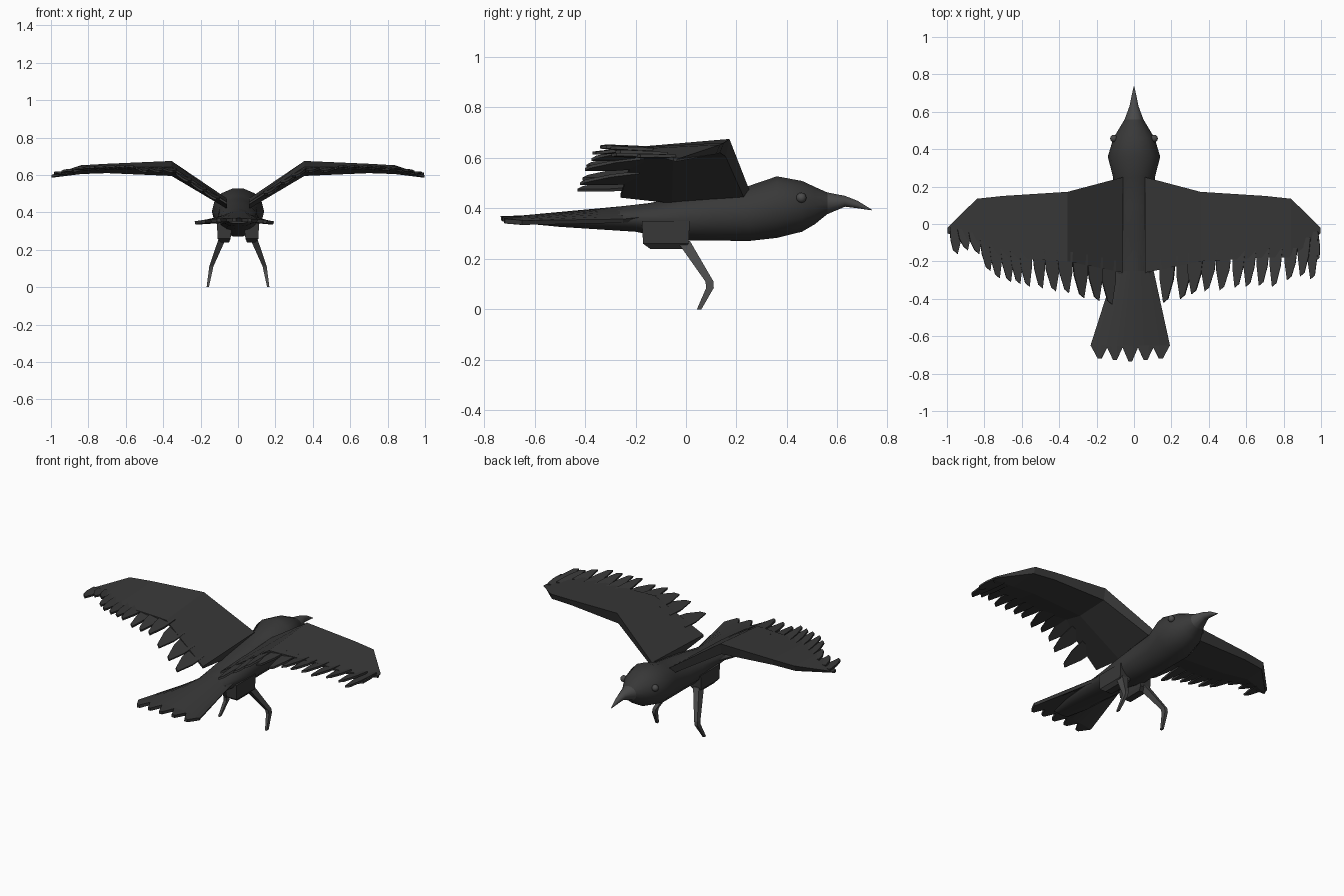
import bpy, bmesh, math
from mathutils import Vector

if "Cube" in bpy.data.objects:
    bpy.data.objects.remove(bpy.data.objects["Cube"])


def material(name, v):
    m = bpy.data.materials.new(name)
    m.diffuse_color = (v, v, v, 1)
    m.use_nodes = True
    m.node_tree.nodes["Principled BSDF"].inputs["Base Color"].default_value = m.diffuse_color
    return m


plumage = material("plumage", 0.04)
horn = material("horn", 0.07)


def finish(bm, name, mat, smooth=None, thick=0):
    bmesh.ops.recalc_face_normals(bm, faces=bm.faces)
    me = bpy.data.meshes.new(name)
    bm.to_mesh(me)
    bm.free()
    ob = bpy.data.objects.new(name, me)
    bpy.context.collection.objects.link(ob)
    me.materials.append(mat)
    if thick:
        s = ob.modifiers.new("thickness", 'SOLIDIFY')
        s.thickness, s.offset = thick, 0
    if smooth:
        bpy.ops.object.select_all(action='DESELECT')
        bpy.context.view_layer.objects.active = ob
        ob.select_set(True)
        bpy.ops.object.shade_smooth_by_angle(angle=math.radians(smooth))
    return ob


def loft(name, rings, mat, smooth=None):
    bm = bmesh.new()
    loops = [[bm.verts.new(p) for p in r] for r in rings]
    n = len(loops[0])
    for a, b in zip(loops, loops[1:]):
        for i in range(n):
            j = (i + 1) % n
            bm.faces.new((a[i], a[j], b[j], b[i]))
    bm.faces.new(loops[0])
    bm.faces.new(loops[-1])
    return finish(bm, name, mat, smooth)


def oval(y, z, w, h, n=14):
    return [(w * math.cos(2 * math.pi * k / n), y, z + h * math.sin(2 * math.pi * k / n))
            for k in range(n)]


# Body and beak: oval sections along y (y, centre z, half width, half height)
loft("body", [oval(*s) for s in (
    (0.56, 0.42, 0.05, 0.044), (0.51, 0.411, 0.08, 0.076), (0.46, 0.408, 0.11, 0.103),
    (0.36, 0.405, 0.14, 0.125), (0.25, 0.38, 0.112, 0.112), (0.1, 0.37, 0.11, 0.1),
    (-0.02, 0.36, 0.11, 0.09), (-0.2, 0.358, 0.1, 0.052), (-0.5, 0.352, 0.08, 0.026),
    (-0.64, 0.35, 0.05, 0.01))], plumage, 50)
loft("beak", [oval(*s) for s in (
    (0.56, 0.42, 0.05, 0.044), (0.63, 0.428, 0.024, 0.022), (0.68, 0.415, 0.014, 0.015),
    (0.735, 0.394, 0.002, 0.002))], horn, 50)

# Tail: ridged fan with a toothed end
bm = bmesh.new()
rows = []
for w, y, z, drop in ((0.085, -0.12, 0.415, 0.05), (0.1, -0.25, 0.4, 0.05),
                      (0.21, -0.65, 0.363, 0.02), (0.205, -0.66, 0.36, 0.015)):
    row = []
    for i in range(16):
        t = i / 7.5 - 1
        yy = y
        if y == -0.66 and i % 3:
            yy = -0.735 + 0.02 * abs(t)
        row.append(bm.verts.new((w * t - 0.02 * (y < -0.6), yy, z - drop * t * t)))
    rows.append(row)
for a, b in zip(rows, rows[1:]):
    for i in range(15):
        bm.faces.new((a[i], a[i + 1], b[i + 1], b[i]))
# pinch the tooth ends so each feather tapers
for i in range(1, 15):
    if i % 3:
        rows[-1][i].co.x += 0.004 if i % 3 == 1 else -0.004
finish(bm, "tail", plumage, None, 0.018)


# Wings: four-point sections (x, front y, top z, bottom z, rear y)
def interp(st, x, k):
    for a, b in zip(st, st[1:]):
        if x <= b[0]:
            t = max(0, (x - a[0]) / (b[0] - a[0]))
            return a[k] + t * (b[k] - a[k])
    return st[-1][k]


def wing(side, name, tip_rear, feathers):
    st = [(0.06, 0.25, 0.475, 0.42, -0.26), (0.355, 0.172, 0.675, 0.595, -0.2),
          (0.7, 0.15, 0.66, 0.61, -0.18), (0.84, 0.135, 0.652, 0.605, tip_rear),
          (0.998, -0.02, 0.6, 0.585, -0.05)]
    rings = []
    for x, yf, zt, zb, yr in st:
        m = (zt + zb) / 2
        rings.append([(side * x, yf, zt), (side * x, yf - 0.015, zb + 0.01),
                      (side * x, yf * 0.4 + yr * 0.6, zb), (side * x, yr, m - 0.005),
                      (side * x, yr, m + 0.008)])
    loft(name, rings, plumage)
    # Flight feathers: tapered blades from the rear edge to each tip
    bm = bmesh.new()
    for i, (x, y) in enumerate(feathers):
        rx = min(x + 0.01, 0.95)
        ry = interp(st, rx, 4) + 0.05
        lift = 0.01 if x > 0.5 else -0.015
        za = (interp(st, rx, 2) + interp(st, rx, 3)) / 2
        zb = (interp(st, x, 2) + interp(st, x, 3)) / 2 + lift
        gap = 0.042 if x < 0.5 else 0.034
        twist = 0.45 if x < 0.36 else 0.12
        pts = []
        for t, w in ((0, gap), (0.5, gap * 0.85), (1, 0.012)):
            cx, cy, cz = rx + (x - rx) * t, ry + (y - ry) * t, za + (zb - za) * t
            pts.append([bm.verts.new((side * (cx + s * w), cy + 0.01 * s * (t == 1),
                                      cz + s * w * twist)) for s in (-1, 1)])
        for a, b in zip(pts, pts[1:]):
            bm.faces.new((a[0], a[1], b[1], b[0]))
    finish(bm, name + "_feathers", plumage, None, 0.012)


wing(-1, "left_wing", -0.1, [
    (0.13, -0.42), (0.2, -0.4), (0.28, -0.385), (0.36, -0.36), (0.43, -0.35), (0.5, -0.335),
    (0.57, -0.325), (0.62, -0.31), (0.67, -0.3), (0.73, -0.28), (0.78, -0.24), (0.84, -0.15),
    (0.9, -0.13), (0.955, -0.15)])
wing(1, "right_wing", -0.18, [
    (0.17, -0.41), (0.26, -0.39), (0.32, -0.365), (0.39, -0.35), (0.47, -0.345), (0.55, -0.33),
    (0.61, -0.325), (0.68, -0.32), (0.75, -0.325), (0.83, -0.29), (0.9, -0.27), (0.955, -0.285),
    (0.98, -0.19)])


# Legs: blocky thigh plus a bent tapering shin
def square(x, y, z, a, b):
    return [(x - a, y - b, z), (x + a, y - b, z), (x + a, y + b, z), (x - a, y + b, z)]


for side, tag in ((-1, "left"), (1, "right")):
    loft(tag + "_thigh", [square(side * 0.07, -0.08, 0.35, 0.042, 0.095),
                          square(side * 0.075, -0.08, 0.26, 0.035, 0.09),
                          square(side * 0.07, -0.075, 0.238, 0.022, 0.065)], plumage)
    loft(tag + "_shin", [square(side * 0.08, -0.01, 0.27, 0.02, 0.026),
                         square(side * 0.143, 0.093, 0.11, 0.011, 0.016),
                         square(side * 0.147, 0.095, 0.085, 0.01, 0.015),
                         square(side * 0.162, 0.052, 0.0, 0.006, 0.009)], horn)
    # Eye
    bm = bmesh.new()
    bmesh.ops.create_uvsphere(bm, u_segments=12, v_segments=8, radius=0.02)
    bmesh.ops.translate(bm, verts=bm.verts, vec=Vector((side * 0.108, 0.457, 0.442)))
    finish(bm, tag + "_eye", horn, 60)
